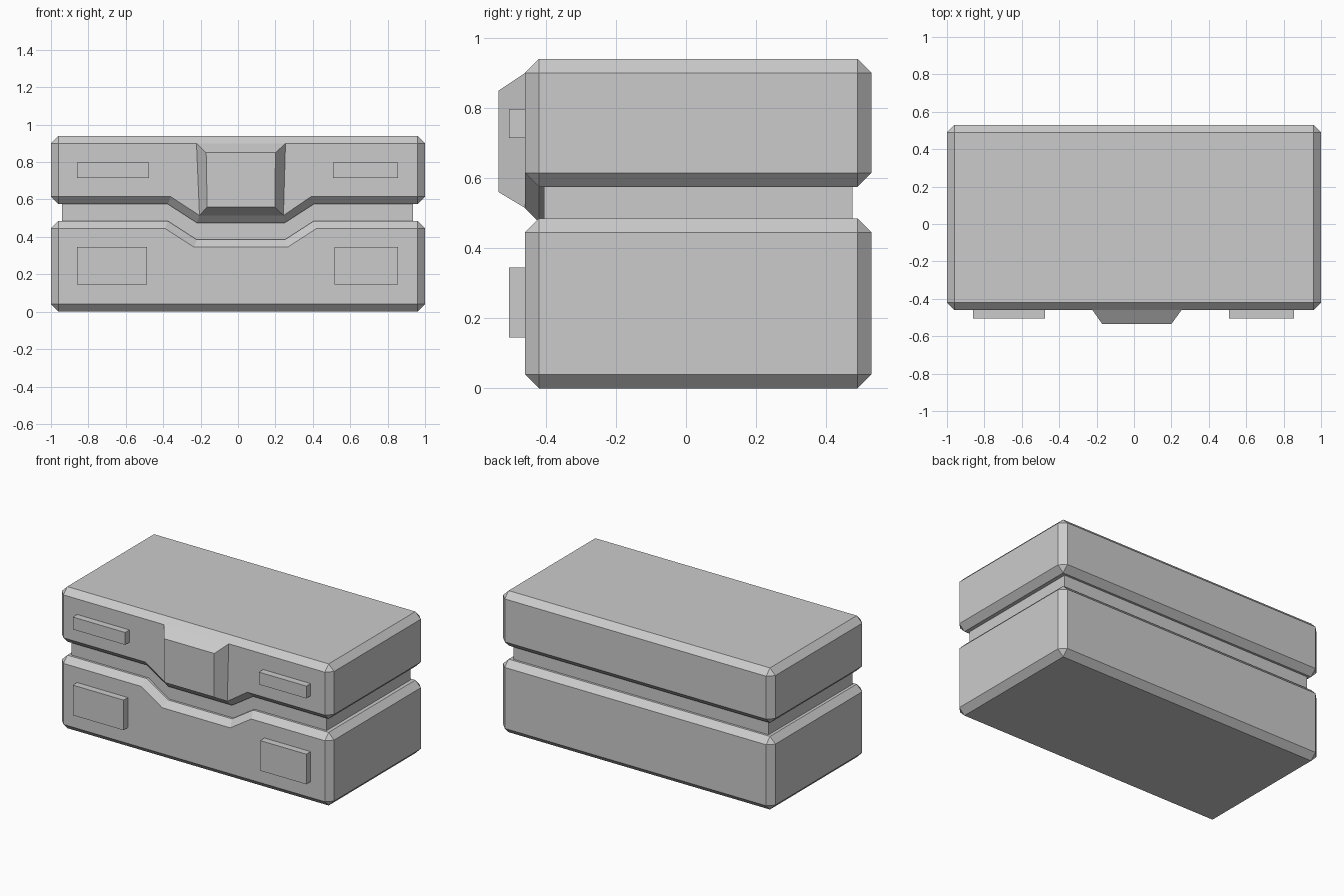
import bpy, bmesh

if "Cube" in bpy.data.objects:
    bpy.data.objects.remove(bpy.data.objects["Cube"])

C = 0.04                      # chamfer size
Y_FRONT, Y_STEP, Y_BACK = -0.46, -0.40, 0.53


def finish(bm, name):
    bmesh.ops.remove_doubles(bm, verts=bm.verts, dist=1e-5)
    bmesh.ops.recalc_face_normals(bm, faces=bm.faces)
    me = bpy.data.meshes.new(name)
    bm.to_mesh(me)
    bm.free()
    ob = bpy.data.objects.new(name, me)
    bpy.context.collection.objects.link(ob)
    return ob


def loft(name, rings):
    """Skin equal-length rings of 3D points and cap both ends."""
    bm = bmesh.new()
    loops = [[bm.verts.new(p) for p in r] for r in rings]
    n = len(loops[0])
    for a, b in zip(loops, loops[1:]):
        for i in range(n):
            j = (i + 1) % n
            bm.faces.new((a[i], a[j], b[j], b[i]))
    bm.faces.new(loops[0])
    bm.faces.new(loops[-1])
    return finish(bm, name)


def shell_ring(y, z0, z1, inset, notch, drop):
    """Chamfered cross-section; z1 is the seam side, which carries the dip."""
    s = C if z1 > z0 else -C
    e = 1 - C
    w = e if inset else 1
    za, zb = (z0 + s, z1 - s) if inset else (z0, z1)
    lo, li, ri, ro = notch
    pts = [(-w, z0 + s), (-e, za), (e, za), (w, z0 + s), (w, z1 - s), (e, zb),
           (ro, zb), (ri, zb - drop), (li, zb - drop), (lo, zb),
           (-e, zb), (-w, z1 - s)]
    return [(x, y, z) for x, z in pts]


def shell(name, z0, z1, notch, notch_front):
    loft(name, [
        shell_ring(Y_FRONT, z0, z1, True, notch_front, 0.1),
        shell_ring(Y_FRONT + C, z0, z1, False, notch, 0.1),
        shell_ring(Y_STEP, z0, z1, False, notch, 0.1),
        shell_ring(Y_STEP, z0, z1, False, notch, 0.0),
        shell_ring(Y_BACK - C, z0, z1, False, notch, 0.0),
        shell_ring(Y_BACK, z0, z1, True, notch, 0.0)])


def box(name, x0, x1, y0, y1, z0, z1):
    loft(name, [[(x0, y, z0), (x1, y, z0), (x1, y, z1), (x0, y, z1)]
                for y in (y0, y1)])


# Lower case and lid, each with the dipped seam at the front
shell("case_base", 0.0, 0.485, (-0.375, -0.22, 0.25, 0.405),
      (-0.39, -0.235, 0.265, 0.42))
shell("case_lid", 0.94, 0.575, (-0.375, -0.22, 0.25, 0.405),
      (-0.36, -0.206, 0.243, 0.39))

# Recessed core seen through the seam
box("inner_core", -0.94, 0.935, -0.405, 0.475, 0.35, 0.70)

# Tapered latch on the lid
loft("latch", [
    [(-0.17, -0.535, 0.85), (0.20, -0.535, 0.85),
     (0.197, -0.535, 0.56), (-0.165, -0.535, 0.56)],
    [(-0.222, -0.46, 0.90), (0.254, -0.46, 0.90),
     (0.243, -0.46, 0.515), (-0.206, -0.46, 0.515)]])

# Raised pads on the front
for part, z0, z1, left, right in (("lid_pad", 0.715, 0.797, -0.475, 0.507),
                                  ("base_pad", 0.145, 0.345, -0.487, 0.517)):
    box(part + "_left", -0.86, left, -0.505, -0.45, z0, z1)
    box(part + "_right", right, 0.855, -0.505, -0.45, z0, z1)
